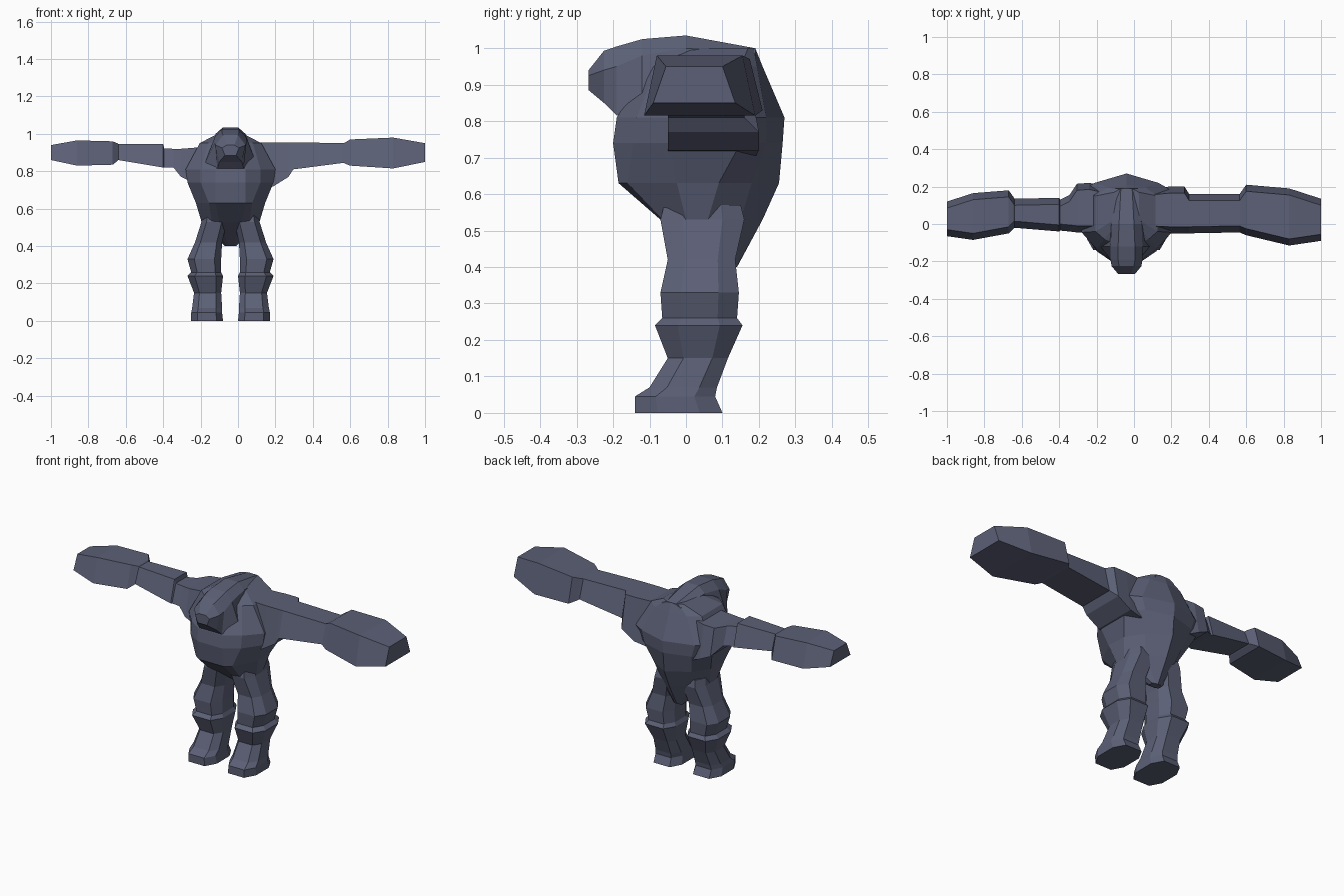
import bpy
import bmesh

cube = bpy.data.objects.get("Cube")
if cube:
    bpy.data.objects.remove(cube, do_unlink=True)

CX = -0.04  # body centre line

stone = bpy.data.materials.new("slate_grey")
stone.use_nodes = True
COLOUR = (0.107, 0.117, 0.181, 1.0)
stone.diffuse_color = COLOUR
stone.node_tree.nodes["Principled BSDF"].inputs["Base Color"].default_value = COLOUR
stone.node_tree.nodes["Principled BSDF"].inputs["Roughness"].default_value = 0.9


def loft(name, rings):
    """Skin a list of equal-length point rings and cap both ends."""
    bm = bmesh.new()
    loops = [[bm.verts.new(p) for p in ring] for ring in rings]
    n = len(loops[0])
    for a, b in zip(loops, loops[1:]):
        for i in range(n):
            j = (i + 1) % n
            bm.faces.new((a[i], a[j], b[j], b[i]))
    bm.faces.new(loops[0])
    bm.faces.new(loops[-1])
    bmesh.ops.recalc_face_normals(bm, faces=bm.faces)
    mesh = bpy.data.meshes.new(name)
    bm.to_mesh(mesh)
    bm.free()
    mesh.materials.append(stone)
    obj = bpy.data.objects.new(name, mesh)
    bpy.context.collection.objects.link(obj)
    return obj


# Torso: half outlines from front to back, mirrored about the centre line
def torso_ring(z, half, back):
    right = [(CX + x, y, z) for x, y in half]
    left = [(CX - x, y, z) for x, y in reversed(half)]
    return right + [(CX, back, z)] + left


loft("torso", [
    torso_ring(0.40, [(.01, .10), (.02, .105), (.03, .11), (.03, .13), (.015, .138)], .14),
    torso_ring(0.53, [(.06, -.07), (.10, -.065), (.155, 0), (.155, .06), (.09, .15)], .21),
    torso_ring(0.63, [(.08, -.185), (.115, -.16), (.185, -.025), (.18, .09), (.12, .18)], .255),
    torso_ring(0.74, [(.08, -.20), (.16, -.145), (.23, -.045), (.23, .15), (.15, .22)], .265),
    torso_ring(0.81, [(.08, -.19), (.16, -.135), (.24, -.045), (.24, .18), (.17, .22)], .27),
    torso_ring(0.95, [(.07, -.10), (.12, -.08), (.165, -.04), (.165, .15), (.10, .195)], .21),
    torso_ring(1.00, [(.04, -.02), (.05, 0), (.07, .02), (.065, .17), (.04, .185)], .19),
])


# Head: hexagonal sections running from the hump to the snout
def head_ring(y, top, ztop, mid, zmid, low, zlow):
    half = [(top, ztop), (mid, zmid), (low, zlow)]
    return ([(CX + x, y, z) for x, z in half]
            + [(CX - x, y, z) for x, z in reversed(half)])


loft("head", [
    head_ring(.19, .03, 1.0, .06, .985, .06, .90),
    head_ring(0, .04, 1.035, .08, 1.0, .10, .85),
    head_ring(-.12, .045, 1.025, .085, .98, .14, .835),
    head_ring(-.19, .045, 1.005, .085, .95, .07, .815),
    head_ring(-.225, .04, .993, .08, .94, .06, .85),
    head_ring(-.267, .02, .94, .045, .925, .03, .885),
])


# Legs: eight-sided sections given by inner, outer, front and back limits
LEG = [  # z, inner, outer, front, back
    (.57, .01, .15, -.06, .15),
    (.53, .02, .155, -.07, .16),
    (.42, .045, .19, -.05, .135),
    (.33, .05, .23, -.07, .145),
    (.26, .05, .21, -.065, .14),
    (.24, .04, .23, -.085, .155),
    (.15, .05, .195, -.05, .115),
    (.07, .045, .205, -.10, .085),
    (.045, .045, .21, -.14, .08),
    (.0, .04, .21, -.14, .10),
]


def leg_ring(z, inner, outer, front, back, side):
    dx, dy = (outer - inner) * .2, (back - front) * .26
    pts = [(inner + dx, front), (outer - dx, front), (outer, front + dy),
           (outer, back - dy), (outer - dx, back), (inner + dx, back),
           (inner, back - dy), (inner, front + dy)]
    return [(CX + side * x, y, z) for x, y in pts]


for name, side in (("left_leg", 1), ("right_leg", -1)):
    loft(name, [leg_ring(*row, side) for row in LEG])


# Arms: boxy sections, slightly wider at the bottom, ending in large fists
def arm_ring(x, front, back, low, high):
    return [(x, front, low), (x, front + .035, high),
            (x, back - .035, high), (x, back, low)]


loft("left_arm", [arm_ring(*r) for r in (
    (.08, -.045, .19, .70, .955),
    (.19, -.05, .20, .72, .955),
    (.27, -.05, .20, .77, .955),
    (.295, -.05, .16, .81, .955),
    (.565, -.045, .16, .845, .95),
    (.575, -.05, .175, .84, .955),
    (.60, -.06, .21, .83, .97),
    (.83, -.115, .19, .815, .98),
    (1.0, -.09, .135, .85, .95),
)])

loft("right_arm", [arm_ring(*r) for r in (
    (-.15, -.045, .20, .70, .935),
    (-.24, -.045, .22, .74, .925),
    (-.305, -.045, .215, .77, .92),
    (-.345, -.04, .155, .82, .92),
    (-.395, -.035, .13, .82, .922),
    (-.40, -.04, .14, .82, .945),
    (-.64, -.02, .135, .86, .945),
    (-.645, -.025, .145, .855, .95),
    (-.67, -.05, .18, .835, .96),
    (-.86, -.085, .165, .83, .965),
    (-1.0, -.065, .12, .86, .94),
)])
